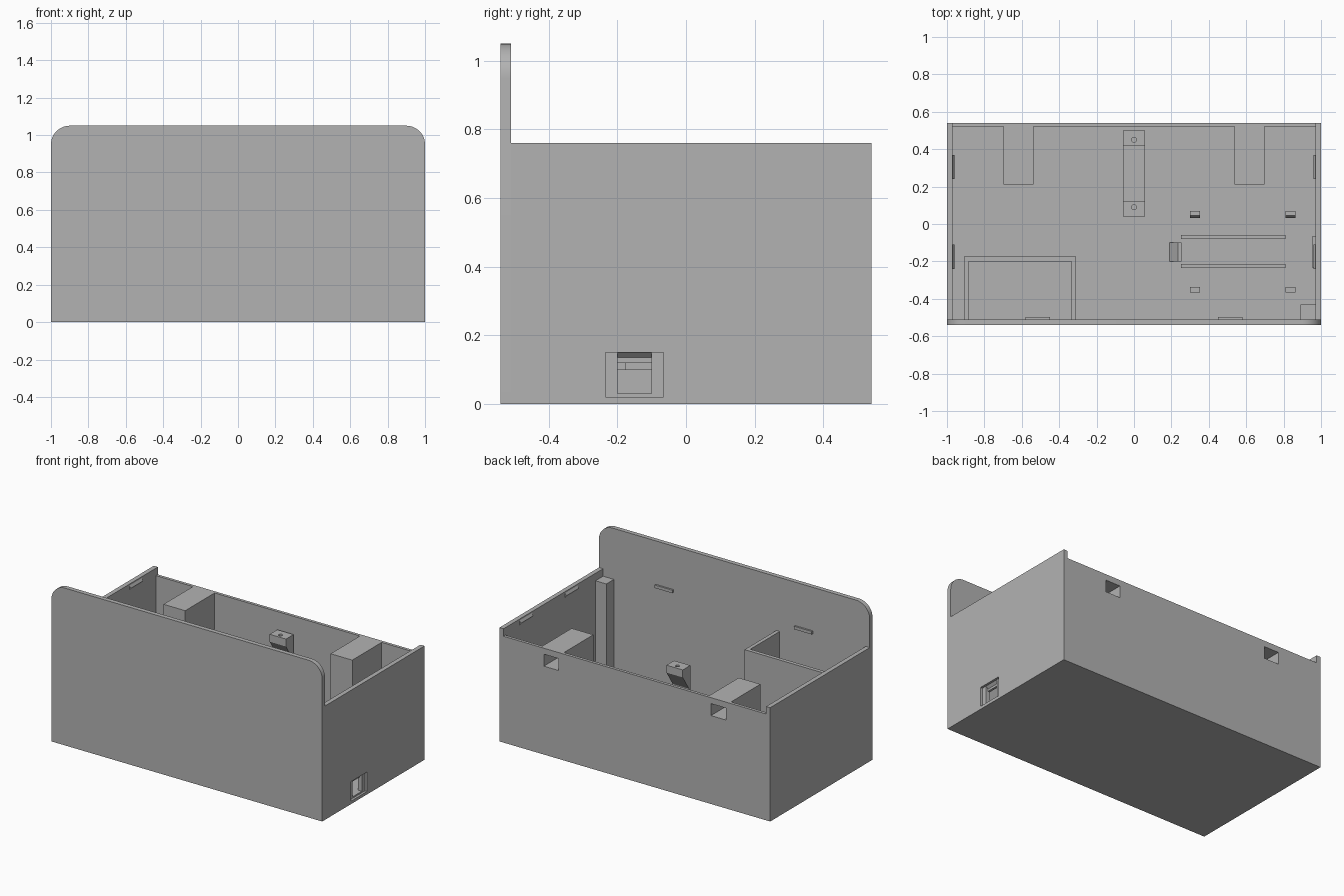
import bpy, bmesh, math
from mathutils import Vector

cube = bpy.data.objects.get("Cube")
if cube:
    bpy.data.objects.remove(cube, do_unlink=True)

grey = bpy.data.materials.new("plain grey")
grey.use_nodes = True
COLOUR = (0.45, 0.45, 0.45, 1)
grey.diffuse_color = COLOUR
grey.node_tree.nodes["Principled BSDF"].inputs["Base Color"].default_value = COLOUR


def prism(name, points, axis, lo, hi):
    """Extrude a closed profile along an axis; points hold the other two coordinates in order."""
    bm = bmesh.new()

    def place(p):
        c = list(p)
        c.insert(axis, lo)
        return c
    face = bm.faces.new([bm.verts.new(place(p)) for p in points])
    shift = Vector((0, 0, 0))
    shift[axis] = hi - lo
    out = bmesh.ops.extrude_face_region(bm, geom=[face])
    bmesh.ops.translate(bm, vec=shift, verts=[v for v in out["geom"] if isinstance(v, bmesh.types.BMVert)])
    bmesh.ops.recalc_face_normals(bm, faces=bm.faces)
    mesh = bpy.data.meshes.new(name)
    bm.to_mesh(mesh)
    bm.free()
    mesh.materials.append(grey)
    ob = bpy.data.objects.new(name, mesh)
    bpy.context.collection.objects.link(ob)
    return ob


def box(name, x0, x1, y0, y1, z0, z1):
    return prism(name, [(x0, y0), (x1, y0), (x1, y1), (x0, y1)], 2, z0, z1)


def cut(ob, *cutters):
    """Subtract the cutters, bake the result and remove them."""
    for c in cutters:
        mod = ob.modifiers.new("cut", "BOOLEAN")
        mod.operation, mod.solver, mod.object = "DIFFERENCE", "EXACT", c
    graph = bpy.context.evaluated_depsgraph_get()
    mesh = bpy.data.meshes.new_from_object(ob.evaluated_get(graph))
    ob.modifiers.clear()
    ob.data = mesh
    for c in cutters:
        bpy.data.objects.remove(c, do_unlink=True)


FLOOR, WALL, RIM, BACK = 0.03, 0.97, 0.76, 0.71

# Floor and walls
box("floor", -WALL, WALL, -0.51, 0.52, 0, FLOOR)
box("right_wall", -1, -WALL, -0.51, 0.54, 0, RIM)
port_wall = box("left_wall", WALL, 1, -0.51, 0.54, 0, RIM)
back_wall = box("back_wall", -WALL, WALL, 0.52, 0.54, 0, BACK)

# Tall front panel with rounded upper corners
R, TOP = 0.1, 1.05
outline = [(-1, 0), (1, 0)]
for side, start in ((1, 0), (-1, 90)):
    for i in range(13):
        a = math.radians(start + i * 7.5)
        outline.append((side * (1 - R) + R * math.cos(a), TOP - R + R * math.sin(a)))
panel = prism("front_panel", outline, 1, -0.54, -0.51)

# Socketed blocks at the back, open through the back wall
for s, name in ((-1, "right"), (1, "left")):
    x = s * 0.617
    block = box(name + "_socket_block", x - 0.08, x + 0.08, 0.21, 0.52, FLOOR, BACK)
    hole = (x - 0.055, x + 0.055, 0.26, 0.6, 0.59, 0.67)
    cut(block, box("cutter", *hole))
    cut(back_wall, box("cutter", *hole))

# Cable port: shallow outer recess, opening with sloped lintel, inner frame
cut(port_wall,
    box("cutter", 0.985, 1.1, -0.235, -0.065, 0.02, 0.15),
    prism("cutter", [(0.9, 0.03), (1.1, 0.03), (1.1, 0.15), (0.985, 0.15), (0.955, 0.12), (0.9, 0.12)],
          1, -0.2, -0.1))
frame = box("port_frame", 0.955, WALL, -0.235, -0.065, FLOOR, 0.17)
cut(frame, box("cutter", 0.9, 1.1, -0.2, -0.1, 0.02, 0.12))

# Compartment in the front corner
H = 0.69
box("compartment_back", -0.91, -0.31, -0.2, -0.175, FLOOR, H)
for x in (-0.91, -0.335):
    box("compartment_side", x, x + 0.025, -0.51, -0.2, FLOOR, H)

# Corner column
box("corner_column", 0.89, WALL, -0.51, -0.43, FLOOR, BACK)

# Lid catches: bars on the front panel, wedges on the side walls
for x in (-0.515, 0.515):
    box("front_catch", x - 0.065, x + 0.065, -0.51, -0.498, 0.74, 0.76)
for s in (-1, 1):
    for y in (-0.175, 0.305):
        prism("side_catch", [(s * WALL, 0.72), (s * 0.96, 0.735), (s * WALL, 0.75)], 1, y - 0.065, y + 0.065)

# Mounting bracket: two posts with overhanging, drilled heads
box("bracket_base", -0.06, 0.06, 0.04, 0.5, FLOOR, 0.05)
for end, s, name in ((0.04, 1, "front"), (0.5, -1, "rear")):
    profile = [(0, FLOOR), (0, 0.6), (0.08, 0.6), (0.08, 0.55), (0.015, 0.45), (0.015, FLOOR)]
    post = prism(name + "_bracket_post", [(end + s * y, z) for y, z in profile], 0, -0.06, 0.06)
    drill = [(0.013 * math.cos(i * math.pi / 8), end + s * 0.05 + 0.013 * math.sin(i * math.pi / 8))
             for i in range(16)]
    cut(post, prism("cutter", drill, 2, 0.55, 0.7))

# Circuit board guides on the floor
for y in (-0.235, -0.08):
    box("board_rail", 0.25, 0.81, y, y + 0.02, FLOOR, 0.07)
prism("board_stop", [(0.19, FLOOR), (0.255, FLOOR), (0.255, 0.1), (0.235, 0.1)], 1, -0.2, -0.1)
for x in (0.3, 0.81):
    box("front_clip", x, x + 0.053, -0.365, -0.338, FLOOR, 0.12)
    prism("rear_clip", [(0.045, FLOOR), (0.07, FLOOR), (0.07, 0.14), (0.045, 0.14), (0.033, 0.11), (0.045, 0.1)],
          0, x, x + 0.053)

# Smooth the rounded panel corners only
bpy.ops.object.select_all(action="DESELECT")
panel.select_set(True)
bpy.context.view_layer.objects.active = panel
bpy.ops.object.shade_smooth_by_angle(angle=math.radians(30))
